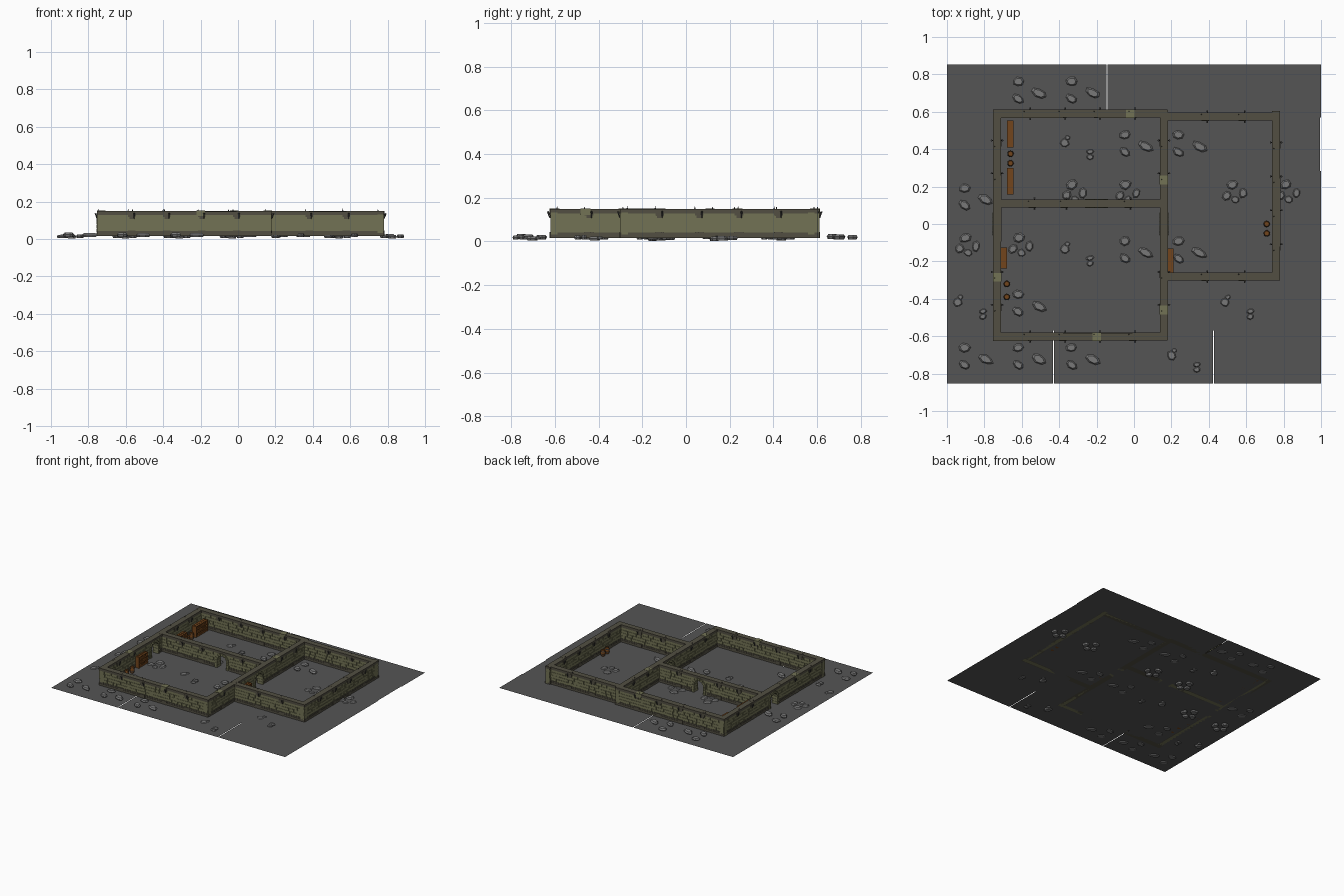
import bpy, bmesh, math, random
from mathutils import Matrix, Vector

if "Cube" in bpy.data.objects:
    bpy.data.objects.remove(bpy.data.objects["Cube"])

random.seed(4)
FZ, TOP, T = 0.016, 0.15, 0.2845     # floor height, wall top, floor tile size


def mat(name, c):
    m = bpy.data.materials.new(name)
    m.diffuse_color = (*c, 1)
    m.use_nodes = True
    m.node_tree.nodes["Principled BSDF"].inputs["Base Color"].default_value = m.diffuse_color
    return m


BRICK = mat("brick", (0.17, 0.17, 0.09))
TRIM = mat("trim", (0.085, 0.078, 0.055))
FLOOR = mat("floor", (0.09, 0.09, 0.09))
STONE = mat("stone", (0.19, 0.19, 0.19))
WOOD = mat("wood", (0.17, 0.06, 0.012))
IRON = mat("iron", (0.05, 0.05, 0.05))


def finish(name, bm, *mats):
    bmesh.ops.recalc_face_normals(bm, faces=bm.faces[:])
    me = bpy.data.meshes.new(name)
    bm.to_mesh(me)
    bm.free()
    for m in mats:
        me.materials.append(m)
    ob = bpy.data.objects.new(name, me)
    bpy.context.collection.objects.link(ob)
    return ob


def box(bm, lo, hi, rot=None):
    lo, hi = Vector(lo), Vector(hi)
    m = Matrix.Translation((lo + hi) / 2) @ (rot or Matrix()) @ Matrix.Diagonal((*(hi - lo), 1))
    bmesh.ops.create_cube(bm, size=1, matrix=m)


def prism(bm, pts, v0, v1):
    """Extrude a (u, z) outline across v."""
    f = bm.faces.new([bm.verts.new((u, v0, z)) for u, z in pts])
    r = bmesh.ops.extrude_face_region(bm, geom=[f])
    for v in r["geom"]:
        if isinstance(v, bmesh.types.BMVert):
            v.co.y = v1


def wall(name, axis, a, b, c, doors=(), gaps=(), pegs=(1, -1)):
    """Wall running from a to b along an axis, centred on c across it."""
    core, trim, iron = bmesh.new(), bmesh.new(), bmesh.new()
    D = 0.065
    cuts = [a] + [d + s * D for d in doors for s in (-1, 1)] + [b]
    for s, e in zip(cuts[::2], cuts[1::2]):
        box(core, (s, -.015, FZ), (e, .015, .132))
        box(trim, (s, -.0215, FZ), (e, .0215, .032))        # stepped base
        box(trim, (s, -.019, .032), (e, .019, .042))
        for row in range(4):                                # brick courses
            z, u = .042 + row * .0225, s
            while u < e - .002:
                w = min(random.uniform(.026, .055), e - u)
                t = random.uniform(.0165, .0185)
                box(core, (u + .001, -t, z + .001), (u + w - .001, t, z + .0215))
                u += w
    # cap slabs with slightly uneven edges
    n = max(1, round((b - a) / .18))
    L = (b - a) / n
    for i in range(n):
        s, t = a + i * L, random.uniform(.0205, .0225)
        box(trim, (s, -t, .136), (s + L, t, TOP - random.uniform(0, .002)))
        box(trim, (s, -.0185, .128), (s + L, .0185, .137))
    # brackets, floor blocks and small iron pegs at each module joint
    for i in range(1, n):
        u = a + i * L
        if any(abs(u - d) < .1 for d in doors):
            continue
        box(trim, (u - .02, -.022, .118), (u + .02, .022, .137))
        box(trim, (u - .012, -.021, .107), (u + .012, .021, .118))
        box(trim, (u - .02, -.023, FZ), (u + .02, .023, .044))
        for s in pegs:
            m = Matrix.Translation((u + .012, s * .026, .123)) @ Matrix.Rotation(-s * .25, 4, 'X')
            bmesh.ops.create_cone(iron, cap_ends=True, segments=6, radius1=.002,
                                  radius2=.005, depth=.03, matrix=m)
        m = Matrix.Translation((u - .02, .012, TOP + .004))
        bmesh.ops.create_cone(iron, cap_ends=True, segments=4, radius1=.004,
                              radius2=0, depth=.016, matrix=m)
    # pale blocks breaking through the cap
    for g in gaps:
        box(core, (g - .023, -.0228, .122), (g + .023, .0228, TOP + .001))
    # arched doorways with wedge stones
    for d in doors:
        r, spring = .042, .075
        arc = [(d + r * math.cos(k * math.pi / 8), spring + r * math.sin(k * math.pi / 8)) for k in range(9)]
        prism(core, [(d + r, FZ), *arc, (d - r, FZ), (d - D, FZ), (d - D, .132), (d + D, .132), (d + D, FZ)], -.0165, .0165)
        for k in range(7):
            q = [(d + R * math.cos(t), spring + R * math.sin(t))
                 for R, t in ((r - .002, k * math.pi / 7 + .03), (r + .016, k * math.pi / 7 + .03),
                              (r + .016, (k + 1) * math.pi / 7 - .03), (r - .002, (k + 1) * math.pi / 7 - .03))]
            prism(core, q, -.024, .024)
        for s in (-1, 1):
            for k in range(3):
                x0, x1 = sorted((d + s * (r - .002), d + s * (r + .013 + .006 * (k % 2))))
                box(core, (x0, -.024, FZ + .02 * k), (x1, .024, FZ + .02 * k + .0185))
    for bm, part, m in ((core, "bricks", BRICK), (trim, "trim", TRIM), (iron, "pegs", IRON)):
        ob = finish(f"{name}_{part}", bm, m)
        if axis == 'x':
            ob.location = (0, c, 0)
        else:
            ob.rotation_euler.z = math.pi / 2
            ob.location = (c, 0, 0)


# walls of the three rooms
wall("north_wall", 'x', -.754, .18, .59, gaps=[-.02])
wall("south_wall", 'x', -.754, .18, -.602, gaps=[-.2])
wall("west_wall", 'y', -.62, .61, -.732, doors=[0], gaps=[-.285])
wall("centre_wall", 'y', -.62, .61, .16, doors=[0], gaps=[.235, -.46])
wall("dividing_wall", 'x', -.715, .14, .109, doors=[-.2])
wall("east_room_north_wall", 'x', .18, .78, .574)
wall("east_room_south_wall", 'x', .18, .78, -.281)
wall("east_wall", 'y', -.302, .605, .76)

# floor tiles, a few with open joints
bm = bmesh.new()
joints = {(2, 0), (1, 5), (4, 5), (6, 1)}
for c in range(7):
    for r in range(6):
        x0, y1 = -1 + c * 2 / 7, 3 * T - r * T
        x1 = x0 + 2 / 7 - (.005 if (c, r) in joints else 0)
        bm.faces.new([bm.verts.new((x, y, FZ)) for x, y in ((x0, y1 - T), (x1, y1 - T), (x1, y1), (x0, y1))])
finish("floor_tiles", bm, FLOOR)


def rock(bm, x, y, rx, ry, ang, z0, z1, n=7):
    rot = Matrix.Rotation(ang, 3, 'Z')
    rad = [random.uniform(.85, 1.1) for _ in range(n)]
    rings = []
    for z, s in ((z0, .8), (z0 * .45 + z1 * .55, 1), (z1, .72)):
        rings.append([bm.verts.new(rot @ Vector((rx * s * q * math.cos(6.283 * k / n), ry * s * q * math.sin(6.283 * k / n), 0))
                                   + Vector((x, y, z))) for k, q in enumerate(rad)])
    for a, b in zip(rings, rings[1:]):
        for k in range(n):
            bm.faces.new((a[k], a[(k + 1) % n], b[(k + 1) % n], b[k]))
    bm.faces.new(rings[0])
    bm.faces.new(rings[-1])


# rubble: three stone arrangements repeated on chosen tiles (x, y, rx, ry, angle, z0, z1)
KINDS = {
    "slabs": ([(-.048, .05, .031, .025, .1, .010, .030), (-.048, -.042, .034, .022, -.6, .011, .034),
               (.064, -.012, .044, .024, -.5, .010, .032)],
              [(1, 0), (2, 0), (3, 1), (4, 1), (0, 2), (3, 3), (4, 3), (1, 4), (0, 5), (1, 5), (2, 5)]),
    "heap": ([(-.045, .068, .032, .026, .3, .006, .026), (-.075, .01, .028, .024, .8, .006, .024),
              (.012, .022, .030, .022, 1.4, .004, .024), (-.03, -.012, .026, .022, -.4, .002, .022)],
             [(2, 2), (3, 2), (5, 2), (6, 2), (0, 3), (1, 3)]),
    "chips": ([(-.085, .008, .026, .028, .6, .004, .022), (-.07, .035, .015, .013, .2, .008, .022),
               (.05, -.04, .021, .014, .1, .010, .030), (.05, -.068, .02, .016, .3, .010, .027)],
              [(2, 1), (2, 3), (0, 4), (5, 4), (4, 5)]),
}
for kind, (stones, tiles) in KINDS.items():
    bm = bmesh.new()
    for c, r in tiles:
        for x, y, *rest in stones:
            rock(bm, -1 + (c + .5) * 2 / 7 + x, 3 * T - (r + .5) * T + y, *rest)
    finish(f"rubble_{kind}", bm, STONE)


def bookcase(name, x0, x1, y0, y1, h=.085):
    bm = bmesh.new()
    box(bm, (x0, y0, FZ), (x0 + .004, y1, FZ + h))                 # back
    for y in (y0, y1 - .005):                                     # sides
        box(bm, (x0, y, FZ), (x1, y + .005, FZ + h))
    for k in range(4):                                            # shelves
        z = FZ + .002 + k * (h - .006) / 3
        box(bm, (x0, y0, z), (x1, y1, z + .004))
        y = y0 + .008
        while k < 3 and y < y1 - .016:                            # books
            w = random.uniform(.005, .009)
            if random.random() < .75:
                box(bm, (x0 + .005, y, z + .004), (x1 - .006, y + w, z + random.uniform(.016, .023)))
            y += w + .001
    for k in range(6):                                            # knobs along the top
        y = y0 + (y1 - y0) * (k + .5) / 6
        box(bm, (x1 - .022, y - .004, FZ + h - .001), (x1 - .013, y + .004, FZ + h + .004))
    finish(name, bm, WOOD)


bookcase("bookcase_north_a", -.68, -.643, .41, .553)
bookcase("bookcase_north_b", -.68, -.643, .158, .30)
bookcase("bookcase_west", -.71, -.68, -.238, -.125)
bookcase("bookcase_east_room", .178, .212, -.262, -.13)


def barrel(name, x, y):
    bm = bmesh.new()
    prof = [(.0125, 0), (.0155, .012), (.0175, .024), (.0155, .036), (.0125, .048), (.011, .048), (.011, .045)]
    rings = [[bm.verts.new((x + r * math.cos(k * math.pi / 6), y + r * math.sin(k * math.pi / 6), FZ + z))
              for k in range(12)] for r, z in prof]
    for a, b in zip(rings, rings[1:]):
        for k in range(12):
            bm.faces.new((a[k], a[(k + 1) % 12], b[(k + 1) % 12], b[k]))
    bm.faces.new(rings[0])
    bm.faces.new(rings[-1])
    for z in (.012, .036):                                        # hoops
        n = len(bm.faces)
        bmesh.ops.create_cone(bm, cap_ends=True, segments=12, radius1=.0168, radius2=.0168, depth=.005,
                              matrix=Matrix.Translation((x, y, FZ + z)))
        bm.faces.ensure_lookup_table()
        for f in bm.faces[n:]:
            f.material_index = 1
    finish(name, bm, WOOD, IRON)


for i, p in enumerate([(-.66, .375), (-.66, .325), (-.68, -.32), (-.68, -.39), (.71, 0), (.71, -.05)]):
    barrel(f"barrel_{i + 1}", *p)
